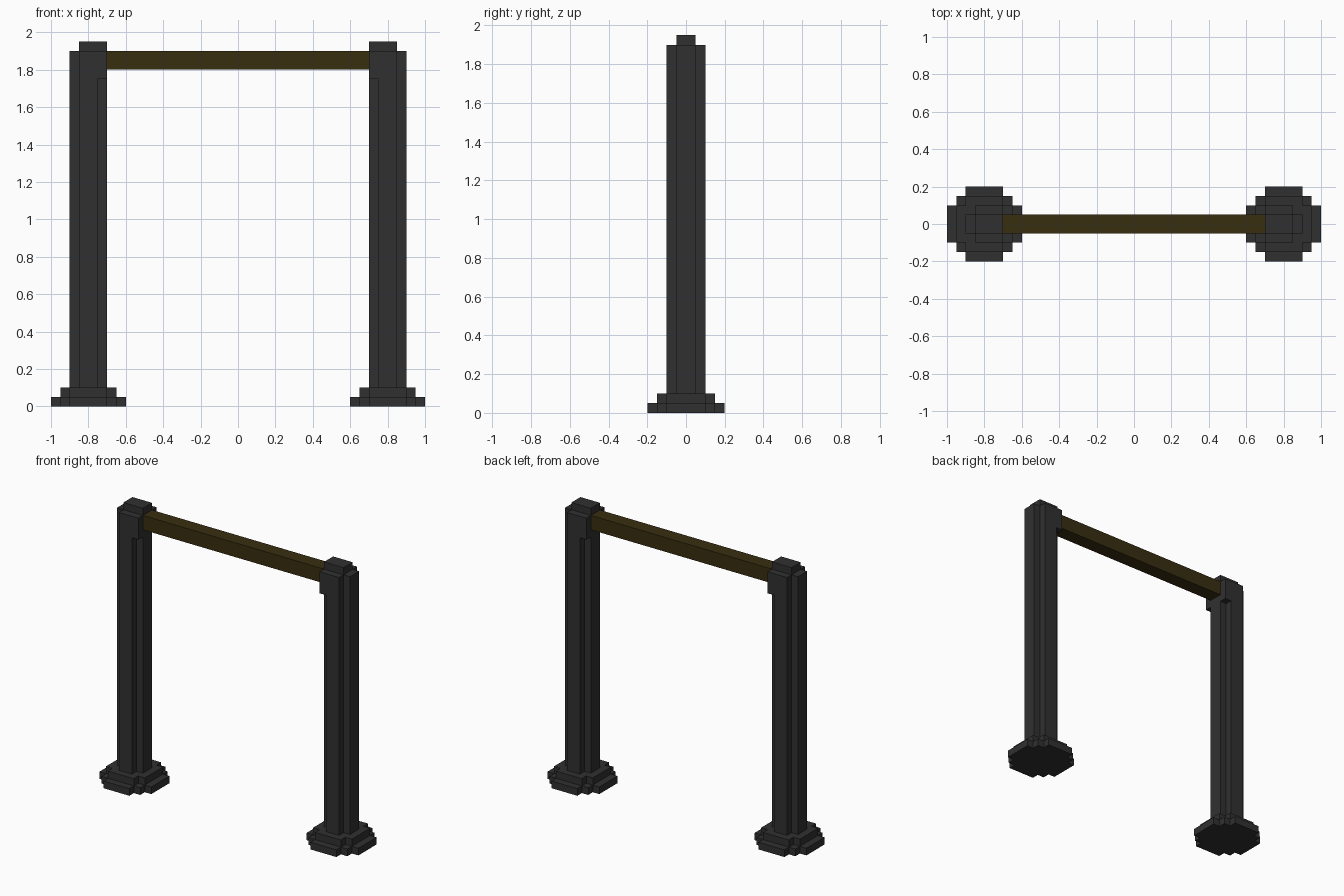
import bpy, bmesh

cube = bpy.data.objects.get("Cube")
if cube:
    bpy.data.objects.remove(cube, do_unlink=True)


def make_material(name, rgb):
    mat = bpy.data.materials.new(name)
    mat.use_nodes = True
    mat.diffuse_color = (*rgb, 1)
    mat.node_tree.nodes["Principled BSDF"].inputs["Base Color"].default_value = (*rgb, 1)
    return mat


iron = make_material("dark iron", (0.03, 0.03, 0.03))
wood = make_material("dark wood", (0.04, 0.027, 0.005))


def prism(name, outline, z0, z1, mat):
    """Extrude a flat outline from z0 up to z1."""
    bm = bmesh.new()
    base = bm.faces.new([bm.verts.new((x, y, z0)) for x, y in outline])
    top = bmesh.ops.extrude_face_region(bm, geom=[base], use_keep_orig=True)["geom"]
    for v in top:
        if isinstance(v, bmesh.types.BMVert):
            v.co.z = z1
    bmesh.ops.recalc_face_normals(bm, faces=bm.faces)
    mesh = bpy.data.meshes.new(name)
    bm.to_mesh(mesh)
    bm.free()
    mesh.materials.append(mat)
    obj = bpy.data.objects.new(name, mesh)
    bpy.context.collection.objects.link(obj)
    return obj


def box(name, x0, x1, y0, y1, z0, z1, mat):
    return prism(name, [(x0, y0), (x1, y0), (x1, y1), (x0, y1)], z0, z1, mat)


def stepped(cx, quarter):
    """Mirror one stepped quarter outline into a full closed ring around cx."""
    half = quarter + [(-x, y) for x, y in reversed(quarter)]
    ring = half + [(x, -y) for x, y in reversed(half)]
    return [(cx + x, y) for x, y in ring]


FOOT = [(0.2, 0.1), (0.15, 0.1), (0.15, 0.15), (0.1, 0.15), (0.1, 0.2)]
STEP = [(0.15, 0.1), (0.1, 0.1), (0.1, 0.15)]
SHAFT = [(0.1, 0.05), (0.05, 0.05), (0.05, 0.1)]

for side, s in (("left", 1), ("right", -1)):
    # Stepped base and notched shaft
    prism(f"{side}_foot", stepped(s * 0.8, FOOT), 0, 0.05, iron)
    prism(f"{side}_foot_step", stepped(s * 0.8, STEP), 0.05, 0.1, iron)
    prism(f"{side}_post", stepped(s * 0.8, SHAFT), 0.1, 1.9, iron)
    # Corner blocks that hold the beam, and the cap
    for place, t in (("front", -1), ("back", 1)):
        box(f"{side}_{place}_bracket", s * 0.7, s * 0.75, t * 0.05, t * 0.1, 1.75, 1.9, iron)
    box(f"{side}_cap", s * 0.7, s * 0.85, -0.05, 0.05, 1.9, 1.95, iron)

# Cross beam
box("cross_beam", -0.7, 0.7, -0.05, 0.05, 1.8, 1.9, wood)
